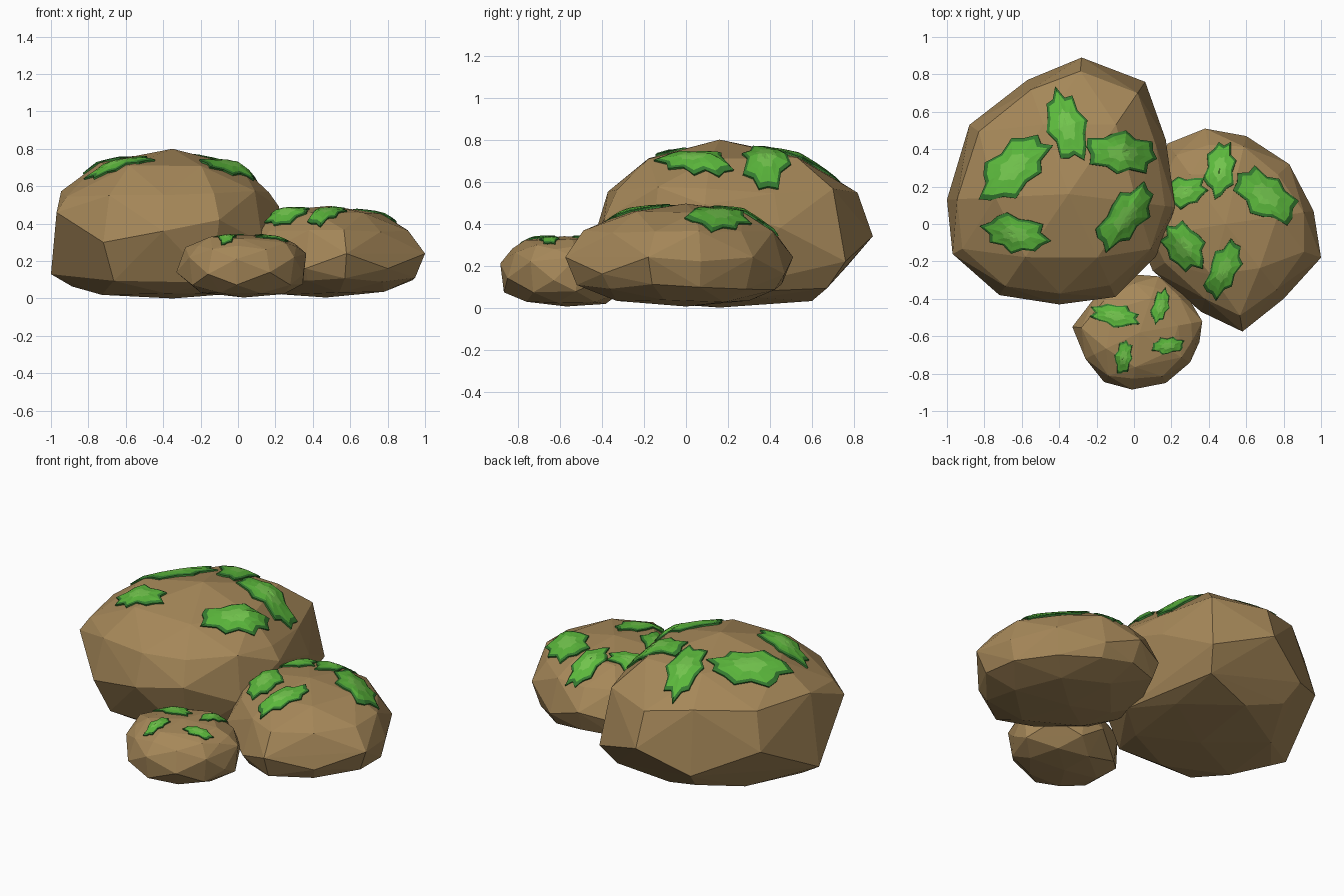
import bpy, bmesh, math, random
from mathutils import Vector
from mathutils.bvhtree import BVHTree

if "Cube" in bpy.data.objects:
    bpy.data.objects.remove(bpy.data.objects["Cube"])

random.seed(4)


def material(name, rgb):
    m = bpy.data.materials.new(name)
    m.diffuse_color = (*rgb, 1)
    m.use_nodes = True
    m.node_tree.nodes["Principled BSDF"].inputs["Base Color"].default_value = m.diffuse_color
    return m


STONE = material("stone", (0.38, 0.245, 0.1))
MOSS = [material("moss_rim", (0.035, 0.2, 0.03)),
        material("moss_mid", (0.105, 0.48, 0.045)),
        material("moss_light", (0.17, 0.56, 0.075))]


def finish(bm, name, mats):
    me = bpy.data.meshes.new(name)
    bm.to_mesh(me)
    for m in mats:
        me.materials.append(m)
    bpy.context.collection.objects.link(bpy.data.objects.new(name, me))


def stone(name, outline, levels, top, bottom):
    """Faceted boulder: hull of the widest outline, scaled copies of it and two poles."""
    bm = bmesh.new()
    c = Vector((top[0], top[1]))
    for p in outline:
        bm.verts.new(p)
    for z, s, start, step in levels:
        for p in outline[start::step]:
            q = c + (Vector(p[:2]) - c) * (s + random.uniform(-0.02, 0.02))
            bm.verts.new((q.x, q.y, z + random.uniform(-0.025, 0.025) * top[2]))
    bm.verts.new(top)
    bm.verts.new(bottom)
    bmesh.ops.convex_hull(bm, input=bm.verts[:])
    bmesh.ops.delete(bm, geom=[v for v in bm.verts if not v.link_faces], context='VERTS')
    bmesh.ops.recalc_face_normals(bm, faces=bm.faces[:])
    tree = BVHTree.FromBMesh(bm)
    finish(bm, name, [STONE])
    return tree


# ragged rim shared by all moss patches: radius factor around the ellipse
RAGGED = [1.0, 0.92, 1.12, 0.82, 1.1, 0.9, 0.78, 1.08,
          0.98, 0.9, 1.15, 0.85, 1.05, 0.8, 1.1, 0.84]


def moss(name, tree, cx, cy, length, width, angle, thick):
    """Ragged cushion draped on a stone, in rings from the skirt to the centre."""
    bm = bmesh.new()
    n, a = len(RAGGED), math.radians(angle)
    turn = random.randrange(n)

    def drape(x, y, lift):
        hit, normal, _, _ = tree.ray_cast(Vector((x, y, 3)), Vector((0, 0, -1)))
        return bm.verts.new(hit + normal * lift) if hit else bm.verts.new((x, y, 0.4))

    rings = []
    for s, lift in ((1, -0.3), (1, 0.65), (0.86, 1.0), (0.66, 1.1), (0.42, 1.35), (0.2, 1.4)):
        ring = []
        for i in range(n):
            t = 2 * math.pi * i / n
            r = s * RAGGED[(i + turn) % n]
            u, v = r * length * math.cos(t), r * width * math.sin(t)
            ring.append(drape(cx + u * math.cos(a) - v * math.sin(a),
                              cy + u * math.sin(a) + v * math.cos(a), lift * thick))
        rings.append(ring)
    for k, (lo, hi) in enumerate(zip(rings, rings[1:])):
        for i in range(n):
            f = bm.faces.new((lo[i], lo[(i + 1) % n], hi[(i + 1) % n], hi[i]))
            f.material_index = (0, 0, 1, 1, 2)[k]
    mid = drape(cx, cy, 1.4 * thick)
    for i in range(n):
        bm.faces.new((rings[-1][i], rings[-1][(i + 1) % n], mid)).material_index = 2
    finish(bm, name, MOSS)


# large boulder, back left
large = stone(
    "large_boulder",
    [(-.97, -.16, .46), (-1, .13, .13), (-.88, .53, .34), (-.57, .77, .2),
     (-.28, .89, .34), (.06, .76, .22), (.17, .45, .38), (.22, .09, .49),
     (.13, -.16, .3), (-.1, -.39, .42), (-.4, -.43, .36), (-.72, -.38, .3)],
    [(.035, .62, 0, 2), (.08, .84, 1, 2), (.56, .9, 0, 2), (.57, .9, 1, 2),
     (.72, .62, 1, 2)],
    (-.35, .16, .8), (-.35, .16, 0))

# medium boulder, right
medium = stone(
    "medium_boulder",
    [(1, -.18, .24), (.8, -.4, .16), (.58, -.575, .24), (.36, -.47, .16),
     (.1, -.25, .22), (.03, -.08, .2), (.02, .12, .24), (.18, .43, .2),
     (.38, .51, .24), (.6, .47, .16), (.83, .32, .24), (.96, .07, .22)],
    [(.03, .58, 0, 2), (.09, .92, 1, 2), (.1, .9, 0, 2),
     (.37, .84, 0, 2), (.365, .87, 1, 2), (.46, .6, 1, 2)],
    (.49, 0, .495), (.47, 0, .005))

# small boulder, front
small = stone(
    "small_boulder",
    [(-.33, -.55, .14), (-.2, -.38, .22), (0, -.27, .15), (.13, -.28, .22),
     (.27, -.36, .15), (.365, -.52, .24), (.35, -.63, .13), (.3, -.74, .22),
     (.17, -.85, .14), (-.01, -.885, .21), (-.16, -.845, .13), (-.26, -.72, .22)],
    [(.025, .65, 0, 2), (.07, .93, 1, 2),
     (.27, .86, 0, 2), (.29, .82, 1, 2), (.325, .6, 1, 2)],
    (.03, -.58, .34), (.03, -.57, .005))

# moss patches: centre x, y, half length, half width, plan angle
PATCHES = {
    "large": (large, .015, [(-.64, .30, .23, .12, 42), (-.36, .52, .2, .1, 106),
                            (-.07, .38, .19, .11, -10), (-.63, -.05, .17, .1, -12),
                            (-.05, .04, .2, .1, 50)]),
    "medium": (medium, .013, [(.27, .17, .12, .08, 20), (.46, .29, .15, .08, 80),
                              (.70, .15, .19, .11, -40), (.27, -.12, .14, .1, -50),
                              (.48, -.24, .16, .08, 65)]),
    "small": (small, .01, [(-.1, -.49, .13, .06, -8), (.14, -.44, .09, .045, 75),
                           (-.055, -.71, .09, .045, 80), (.18, -.65, .085, .045, 5)]),
}
for rock, (tree, thick, spots) in PATCHES.items():
    for i, spot in enumerate(spots):
        moss(f"{rock}_moss_{i + 1}", tree, *spot, thick)
